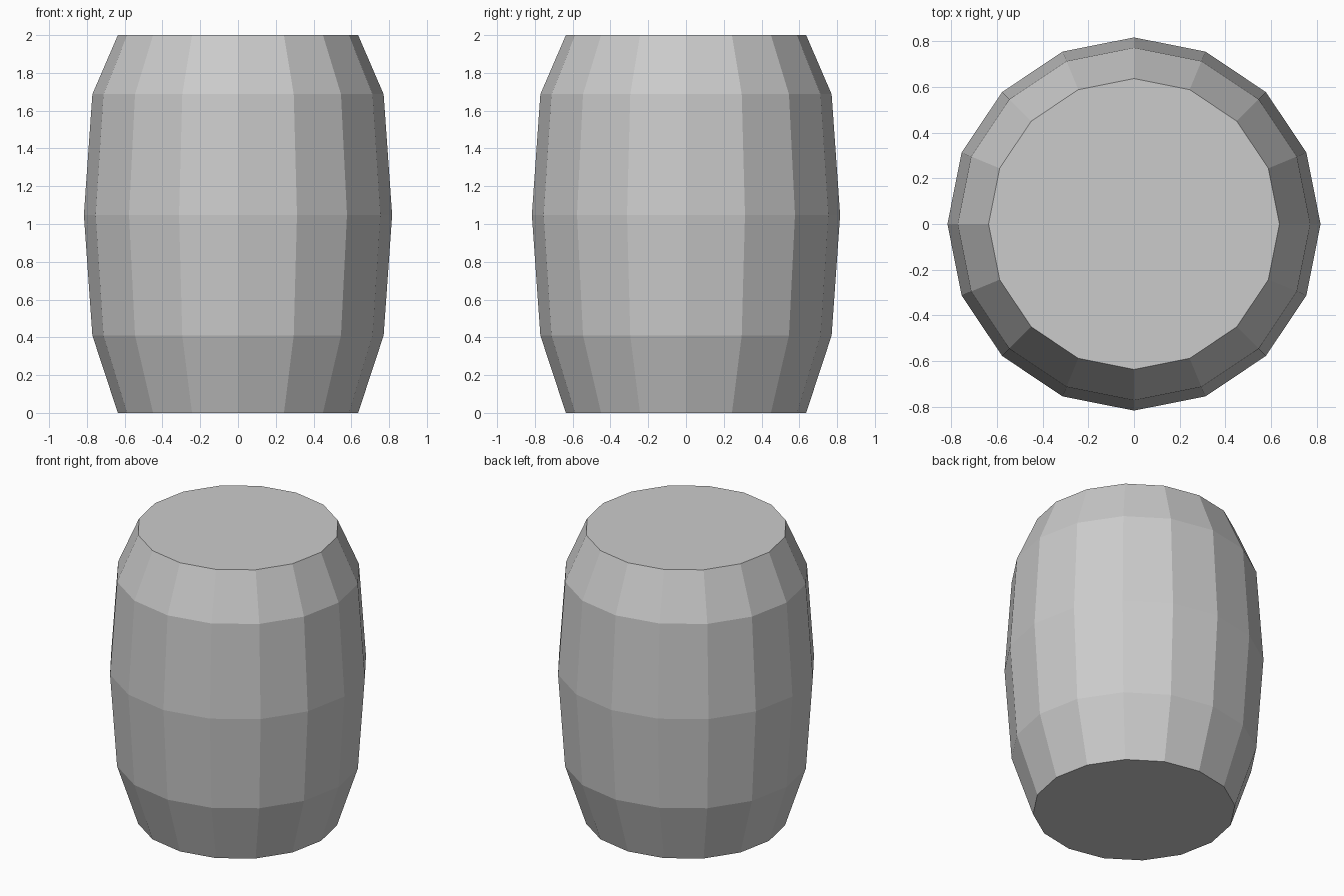
import bpy, bmesh
from math import cos, sin, tau

if "Cube" in bpy.data.objects:
    bpy.data.objects.remove(bpy.data.objects["Cube"])

SIDES = 16
# Barrel profile: (radius, height) from bottom to top
PROFILE = [(0.636, 0.0), (0.771, 0.41), (0.816, 1.048), (0.771, 1.687), (0.636, 2.0)]

bm = bmesh.new()
rings = [[bm.verts.new((r * cos(tau * i / SIDES), r * sin(tau * i / SIDES), z))
          for i in range(SIDES)] for r, z in PROFILE]

# Faceted staves
for low, high in zip(rings, rings[1:]):
    for i in range(SIDES):
        j = (i + 1) % SIDES
        bm.faces.new((low[i], low[j], high[j], high[i]))

# Flat bottom and lid
bm.faces.new(rings[0][::-1])
bm.faces.new(rings[-1])

mesh = bpy.data.meshes.new("barrel")
bm.to_mesh(mesh)
bm.free()
bpy.context.collection.objects.link(bpy.data.objects.new("barrel", mesh))
